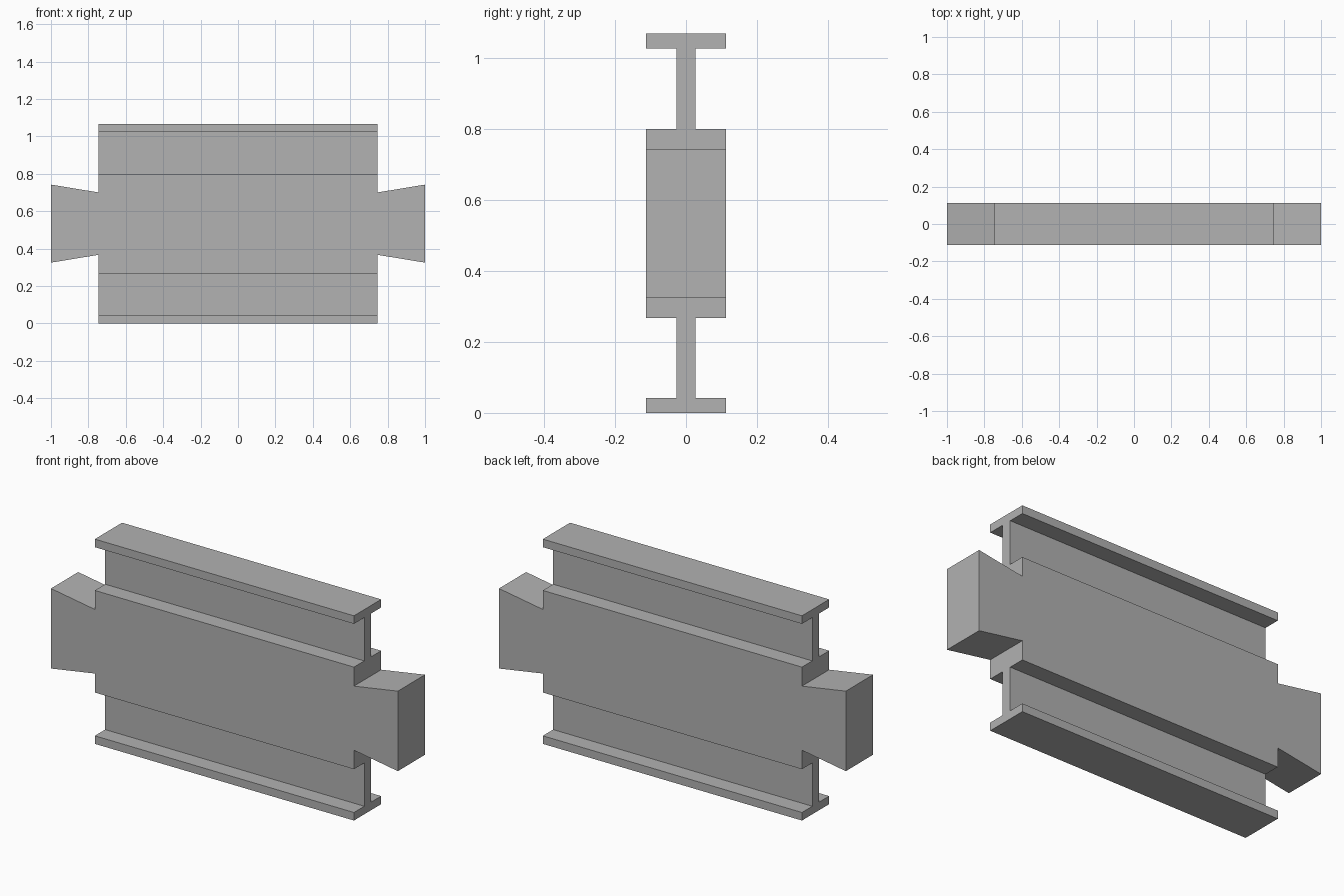
import bpy, bmesh
from mathutils import Vector

cube = bpy.data.objects.get("Cube")
if cube:
    bpy.data.objects.remove(cube, do_unlink=True)

steel = bpy.data.materials.new("grey steel")
steel.use_nodes = True
colour = (0.445, 0.445, 0.445, 1)
steel.diffuse_color = colour
steel.node_tree.nodes["Principled BSDF"].inputs["Base Color"].default_value = colour

MID = 0.5335        # height of the horizontal symmetry plane
HALF_LEN = 0.747    # half length of the rail body
HALF_DEPTH = 0.112  # half depth of core and flanges
HALF_WEB = 0.027    # half thickness of the webs
CORE, FLANGE, TOP = 0.266, 0.4915, 0.5335  # heights above the mid plane


def prism(name, points, direction):
    """Extrude a closed outline into a solid."""
    bm = bmesh.new()
    face = bm.faces.new([bm.verts.new(p) for p in points])
    new = bmesh.ops.extrude_face_region(bm, geom=[face])["geom"]
    bmesh.ops.translate(bm, vec=Vector(direction),
                        verts=[g for g in new if isinstance(g, bmesh.types.BMVert)])
    bmesh.ops.recalc_face_normals(bm, faces=bm.faces[:])
    mesh = bpy.data.meshes.new(name)
    bm.to_mesh(mesh)
    bm.free()
    mesh.materials.append(steel)
    obj = bpy.data.objects.new(name, mesh)
    bpy.context.collection.objects.link(obj)
    return obj


# Thick core with a flared tenon at each end, outlined quarter by quarter
quarter = [(1.0, 0.2085), (HALF_LEN, 0.167), (HALF_LEN, CORE)]
upper = quarter + [(-x, z) for x, z in reversed(quarter)]
outline = upper + [(x, -z) for x, z in reversed(upper)]
prism("core_with_tenons", [(x, -HALF_DEPTH, MID + z) for x, z in outline],
      (0, 2 * HALF_DEPTH, 0))

# T-shaped rails: a thin web carrying a wide flange, above and below the core
side = [(HALF_WEB, CORE), (HALF_WEB, FLANGE), (HALF_DEPTH, FLANGE), (HALF_DEPTH, TOP)]
section = side + [(-y, z) for y, z in reversed(side)]
for name, sign in (("upper_rail", 1), ("lower_rail", -1)):
    prism(name, [(-HALF_LEN, y, MID + sign * z) for y, z in section],
          (2 * HALF_LEN, 0, 0))
